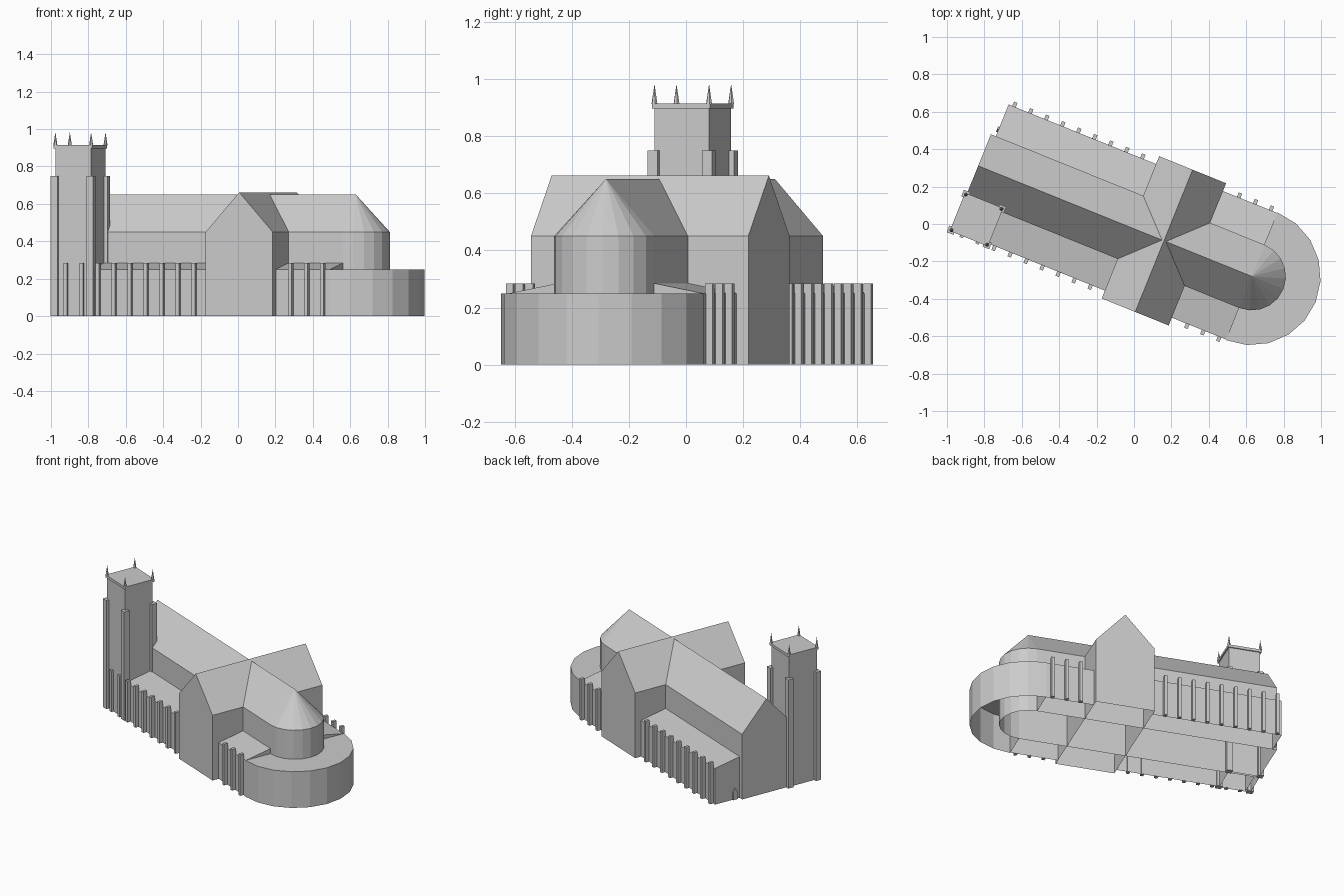
import bpy, bmesh, math
from mathutils import Matrix

if "Cube" in bpy.data.objects:
    bpy.data.objects.remove(bpy.data.objects["Cube"])

stone = bpy.data.materials.new("pale_grey_stone")
stone.use_nodes = True
GREY = (0.6, 0.6, 0.6, 1)
stone.diffuse_color = GREY
stone.node_tree.nodes["Principled BSDF"].inputs["Base Color"].default_value = GREY

# The plan is laid out along +x with the crossing at the origin, then turned
PLACE = Matrix.Translation((0.16, -0.09, 0)) @ Matrix.Rotation(math.radians(-22), 4, "Z")

WEST, EAST = -1.071, 0.507
NAVE_W, AISLE_W, CROSS_W, ARM = 0.182, 0.365, 0.193, 0.41
EAVE, RIDGE, LOW, LEAN = 0.45, 0.65, 0.25, 0.285


def finish(name, bm):
    bmesh.ops.remove_doubles(bm, verts=bm.verts, dist=0.0001)
    bmesh.ops.recalc_face_normals(bm, faces=bm.faces)
    mesh = bpy.data.meshes.new(name)
    bm.to_mesh(mesh)
    bm.free()
    mesh.materials.append(stone)
    obj = bpy.data.objects.new(name, mesh)
    bpy.context.collection.objects.link(obj)
    obj.matrix_world = PLACE
    return obj


def shell(name, profile, start, end, caps=(True, True), turn=0):
    """Run an open (across, height) profile along x; no floor."""
    bm = bmesh.new()
    rows = [[bm.verts.new((x, a, z)) for a, z in profile] for x in (start, end)]
    for i in range(len(profile) - 1):
        bm.faces.new((rows[0][i], rows[0][i + 1], rows[1][i + 1], rows[1][i]))
    for row, cap in zip(rows, caps):
        if cap:
            bm.faces.new(row)
    bm.transform(Matrix.Rotation(turn, 4, "Z"))
    return finish(name, bm)


def half_round(name, radius, eave, inner, top, steps=10):
    """Half drum around the east end with a roof reaching an inner ring."""
    bm = bmesh.new()
    rings = []
    for r, z in ((radius, 0), (radius, eave), (inner, top)):
        angles = [math.pi * (i / steps - 0.5) for i in range(steps + 1)]
        rings.append([bm.verts.new((EAST + r * math.cos(t), r * math.sin(t), z)) for t in angles])
    for low, high in zip(rings, rings[1:]):
        for i in range(steps):
            bm.faces.new((low[i], low[i + 1], high[i + 1], high[i]))
    bmesh.ops.dissolve_degenerate(bm, dist=0.0001, edges=bm.edges)
    return finish(name, bm)


def box(name, x, y, z0, z1, sx, sy):
    bm = bmesh.new()
    bmesh.ops.create_cube(bm, size=1, matrix=Matrix.Translation((x, y, (z0 + z1) / 2))
                          @ Matrix.Diagonal((sx, sy, z1 - z0, 1)))
    return finish(name, bm)


def gable(half, ridge):
    return [(-half, 0), (-half, EAVE), (0, ridge), (half, EAVE), (half, 0)]


# Main body, cross arms and rounded east end
shell("nave_and_choir", gable(NAVE_W, RIDGE), WEST, EAST, (True, False))
shell("transept", gable(CROSS_W, RIDGE + 0.012), -ARM, ARM, turn=math.pi / 2)
half_round("apse", NAVE_W, EAVE, 0, RIDGE)
half_round("ambulatory", AISLE_W + 0.003, LOW, NAVE_W, LOW)

# Lean-to aisles with their rows of buttresses
for side, label in ((1, "north"), (-1, "south")):
    lean = [(side * AISLE_W, 0), (side * AISLE_W, LOW), (side * NAVE_W, LEAN), (side * NAVE_W, 0)]
    shell(label + "_nave_aisle", lean, -1.043, -CROSS_W)
    shell(label + "_choir_aisle", lean, CROSS_W, EAST, (True, True))
    stations = [-1.012 + 0.0923 * i for i in range(9)] + [0.284 + 0.092 * i for i in range(3)]
    for i, x in enumerate(stations):
        box(f"{label}_buttress_{i + 1}", x, side * 0.376, 0, LEAN, 0.02, 0.028)

# Pointed aisle door
door = [(0.205, 0), (0.205, 0.055), (0.22, 0.08), (0.235, 0.055), (0.235, 0)]
shell("aisle_door", door, -1.051, -1.043)

# Corner tower with parapet, clasping buttresses and pinnacles
TX, TY, TH = -0.972, -0.27, 0.103
shell("tower", [(TY - TH, 0), (TY - TH, 0.9), (TY + TH, 0.9), (TY + TH, 0)], TX - TH, TX + TH)
box("tower_parapet", TX, TY, 0.897, 0.915, 2 * TH + 0.014, 2 * TH + 0.014)
for sx in (-1, 1):
    for sy in (-1, 1):
        tag = ("west" if sx < 0 else "east") + ("_south" if sy < 0 else "_north")
        x, y = TX + sx * TH, TY + sy * TH
        box("tower_buttress_" + tag, x, y, 0, 0.75, 0.038, 0.038)
        bm = bmesh.new()
        bmesh.ops.create_cone(bm, cap_ends=True, segments=6, radius1=0.011, radius2=0, depth=0.07,
                              matrix=Matrix.Translation((x, y, 0.948)))
        finish("pinnacle_" + tag, bm)
